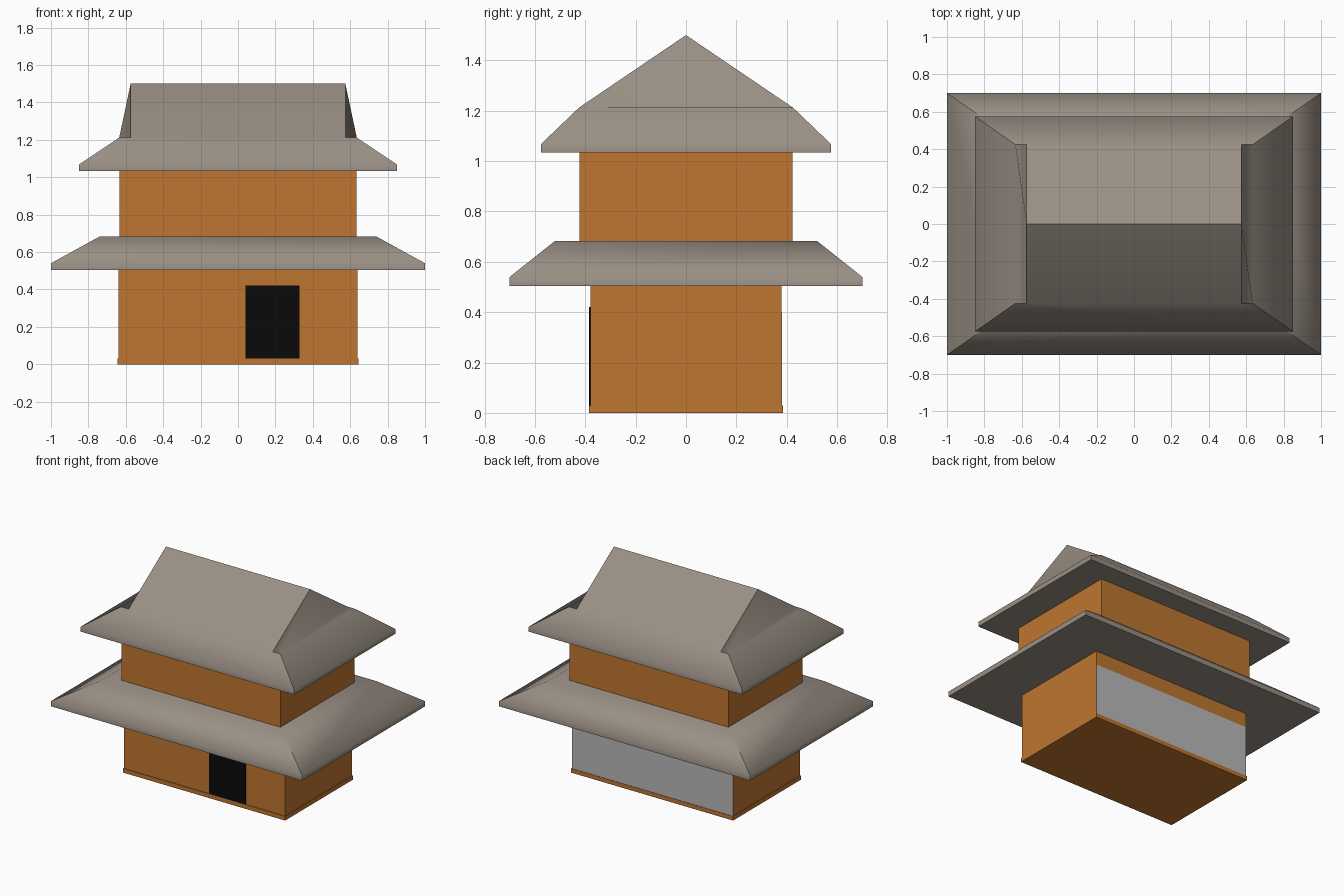
import bpy, bmesh

if "Cube" in bpy.data.objects:
    bpy.data.objects.remove(bpy.data.objects["Cube"])


def material(name, rgb):
    m = bpy.data.materials.new(name)
    m.diffuse_color = (*rgb, 1)
    m.use_nodes = True
    m.node_tree.nodes["Principled BSDF"].inputs["Base Color"].default_value = m.diffuse_color
    return m


ORANGE = material("orange_wall", (0.515, 0.181, 0.03))
ROOF = material("roof_tile_grey", (0.319, 0.275, 0.231))
BLACK = material("door_black", (0.003, 0.003, 0.003))
GREY = material("pale_grey", (0.485, 0.485, 0.485))


def add_object(name, bm, mat):
    bmesh.ops.recalc_face_normals(bm, faces=bm.faces[:])
    me = bpy.data.meshes.new(name)
    bm.to_mesh(me)
    bm.free()
    me.materials.append(mat)
    ob = bpy.data.objects.new(name, me)
    bpy.context.collection.objects.link(ob)
    return ob


def box(name, x0, x1, y0, y1, z0, z1, mat):
    bm = bmesh.new()
    bmesh.ops.create_cube(bm, size=1)
    for v in bm.verts:
        v.co.x = x1 if v.co.x > 0 else x0
        v.co.y = y1 if v.co.y > 0 else y0
        v.co.z = z1 if v.co.z > 0 else z0
    return add_object(name, bm, mat)


def skirt_roof(name, rings, ridge=None):
    """Stack of rectangular rings (half x, half y, z); optional gabled ridge on top."""
    bm = bmesh.new()
    loops = [[bm.verts.new((sx * x, sy * y, z))
              for sx, sy in ((-1, -1), (1, -1), (1, 1), (-1, 1))] for x, y, z in rings]
    bm.faces.new(loops[0])
    top = loops[-1]
    gable = {}
    if ridge:
        rx, rz = ridge
        x, y, z = rings[-1]
        # inset gable feet on the front and back edges
        gable = {(sx, sy): bm.verts.new((sx * rx, sy * y, z)) for sx in (-1, 1) for sy in (-1, 1)}
    for lo, hi in zip(loops, loops[1:]):
        for i in range(4):
            j = (i + 1) % 4
            extra = []
            if gable and hi is top and i in (0, 2):
                s = 1 if i == 0 else -1
                extra = [gable[s, -s], gable[-s, -s]]
            bm.faces.new([lo[i], lo[j], hi[j]] + extra + [hi[i]])
    if ridge:
        l, r = bm.verts.new((-rx, 0, rz)), bm.verts.new((rx, 0, rz))
        for sy in (-1, 1):
            bm.faces.new([gable[-1, sy], gable[1, sy], r, l])
        bm.faces.new([gable[1, -1], top[1], top[2], gable[1, 1], r])
        bm.faces.new([gable[-1, 1], top[3], top[0], gable[-1, -1], l])
    else:
        bm.faces.new(top)
    # hips, gable rakes, ridge and underside stay sharp, the rest is smooth
    for f in bm.faces:
        f.smooth = True
    bm.normal_update()
    for e in bm.edges:
        d = (e.verts[1].co - e.verts[0].co).normalized()
        along = max(abs(d.x), abs(d.y)) > 0.999
        e.smooth = along and e.calc_face_angle(0) < 1.1
    return add_object(name, bm, ROOF)


# walls
box("plinth", -0.645, 0.645, -0.385, 0.385, 0, 0.03, ORANGE)
box("lower_wall", -0.64, 0.64, -0.38, 0.38, 0.01, 0.51, ORANGE)
box("upper_wall", -0.633, 0.633, -0.423, 0.423, 0.67, 1.04, ORANGE)

# painted plates: front door and back panel
box("front_door", 0.04, 0.33, -0.385, -0.379, 0.03, 0.42, BLACK)
box("back_panel", -0.64, 0.64, 0.379, 0.382, 0.03, 0.40, GREY)

# roofs
skirt_roof("lower_roof", [(1.0, 0.70, 0.503), (1.0, 0.70, 0.54), (0.74, 0.52, 0.683)])
skirt_roof("upper_roof", [(0.85, 0.575, 1.033), (0.85, 0.575, 1.068), (0.635, 0.425, 1.212)],
           ridge=(0.574, 1.5))
